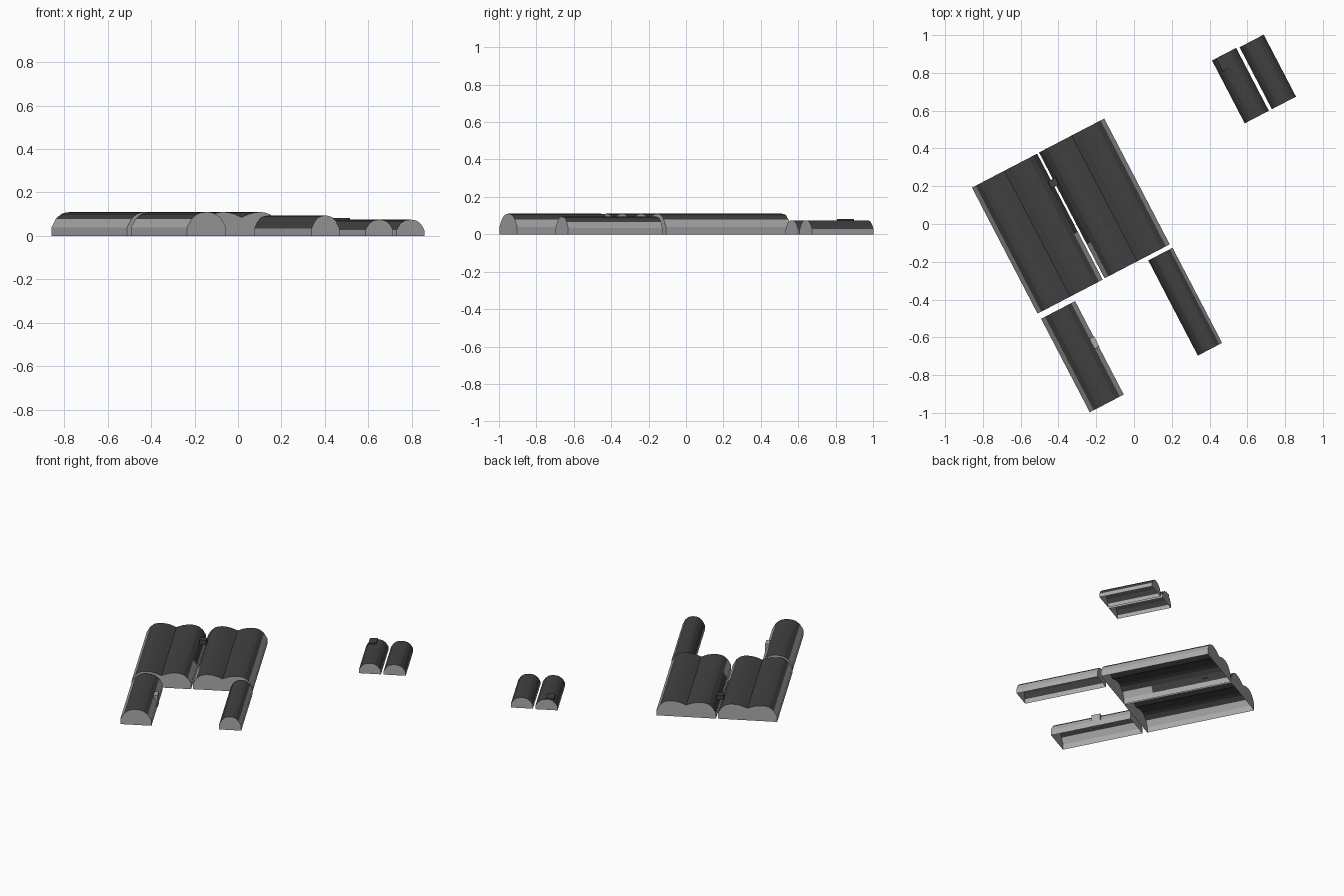
import bpy, bmesh, math
from mathutils import Matrix

if "Cube" in bpy.data.objects:
    bpy.data.objects.remove(bpy.data.objects["Cube"])

ROT = Matrix.Rotation(math.radians(27.5), 4, 'Z')   # whole site is turned on the grid


def material(name, v):
    m = bpy.data.materials.new(name)
    m.diffuse_color = (v, v, v, 1)
    m.use_nodes = True
    m.node_tree.nodes["Principled BSDF"].inputs["Base Color"].default_value = m.diffuse_color
    return m


WALL = material("light grey wall", 0.40)
ROOF = material("dark grey roof", 0.052)

# half arch: (fraction of half width, fraction of height)
OUTER = [(0, 0), (0, 0.36), (0.23, 0.71), (0.5, 0.91), (0.75, 0.98), (1, 1)]
# crest down to the valley between two barrels
INNER = [(0.3, 0.98), (0.6, 0.92), (1, 0.78)]


def finish(name, bm):
    me = bpy.data.meshes.new(name)
    bm.transform(ROT)
    bm.to_mesh(me)
    bm.free()
    me.materials.append(WALL)
    me.materials.append(ROOF)
    bpy.context.collection.objects.link(bpy.data.objects.new(name, me))


def hall(name, p0, p1, q0, q1, h, barrels=1, left=-9, right=-9):
    """Open-bottomed barrel hall. The left/right shoulder is wall-coloured
    for all lengthwise positions below the given limit."""
    r = (p1 - p0) / (2 * barrels)
    half = [(x * r, z * h) for x, z in OUTER]
    if barrels == 2:
        half += [(r + x * r, z * h) for x, z in INNER]
    width = p1 - p0
    prof = half + [(width - x, z) for x, z in reversed(half[:-1])]
    cuts = [q0] + sorted({c for c in (left, right) if q0 < c < q1}) + [q1]
    bm = bmesh.new()
    rings = [[bm.verts.new((p0 + x, q, z)) for x, z in prof] for q in cuts]
    last = len(prof) - 2
    for k in range(len(cuts) - 1):
        mid = (cuts[k] + cuts[k + 1]) / 2
        a, b = rings[k], rings[k + 1]
        for i in range(last + 1):
            f = bm.faces.new((a[i], a[i + 1], b[i + 1], b[i]))
            light = (i in (0, last) or (i == 1 and mid < left)
                     or (i == last - 1 and mid < right))
            f.material_index = 0 if light else 1
    # end walls
    bm.faces.new(list(reversed(rings[0])))
    bm.faces.new(rings[-1])
    bmesh.ops.recalc_face_normals(bm, faces=bm.faces)
    if sum(f.normal.z * f.calc_area() for f in bm.faces) < 0:
        bmesh.ops.reverse_faces(bm, faces=bm.faces)
    finish(name, bm)


def block(name, p, q, z, index):
    bm = bmesh.new()
    bmesh.ops.create_cube(bm, size=1)
    for v in bm.verts:
        for axis, (lo, hi) in enumerate((p, q, z)):
            v.co[axis] = hi if v.co[axis] > 0 else lo
    for f in bm.faces:
        f.material_index = index
    finish(name, bm)


# twin-barrel main halls
hall("west_main_hall", -0.672, -0.283, -0.185, 0.567, 0.11, 2, left=9, right=0.1)
hall("east_main_hall", -0.271, 0.118, -0.183, 0.568, 0.11, 2, left=0.02, right=9)

# single-barrel wings
hall("west_wing", -0.668, -0.465, -0.776, -0.218, 0.11, 1, left=9, right=9)
hall("east_wing", -0.022, 0.123, -0.774, -0.206, 0.094, 1, right=9)

# small detached sheds
hall("west_shed", 0.766, 0.910, 0.202, 0.577, 0.075)
hall("east_shed", 0.928, 1.072, 0.202, 0.572, 0.075)

# small additions
block("hall_link", (-0.30, -0.255), (0.37, 0.41), (0.06, 0.095), 1)
block("west_wing_bay", (-0.49, -0.462), (-0.49, -0.43), (0.0, 0.085), 0)
block("west_shed_vent", (0.79, 0.84), (0.50, 0.575), (0.068, 0.082), 1)
